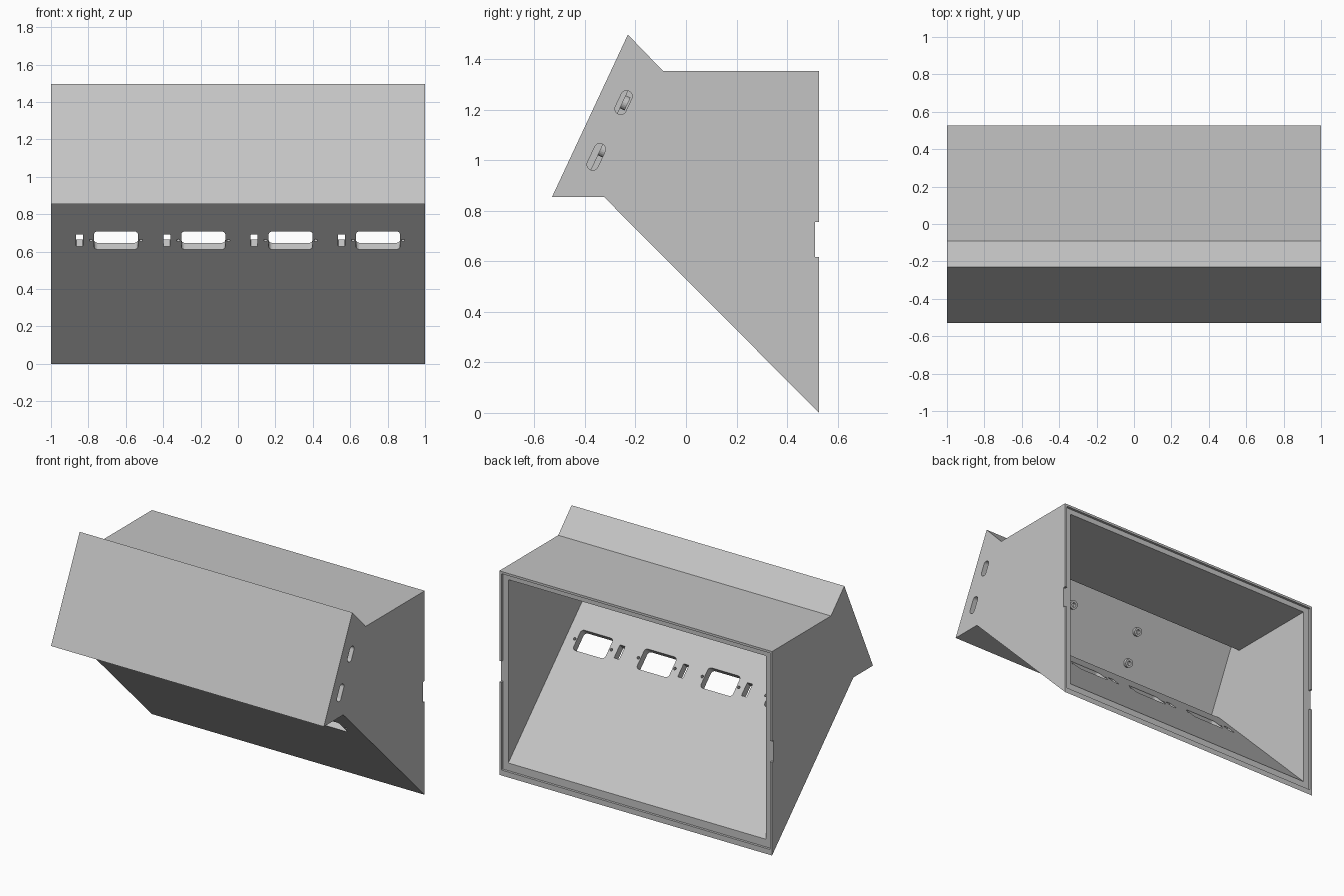
import bpy, bmesh, math
from mathutils import Matrix, Vector

cube = bpy.data.objects.get("Cube")
if cube:
    bpy.data.objects.remove(cube, do_unlink=True)

gray = bpy.data.materials.new("light gray plastic")
gray.use_nodes = True
gray.diffuse_color = (0.55, 0.55, 0.55, 1)
gray.node_tree.nodes["Principled BSDF"].inputs["Base Color"].default_value = (0.55, 0.55, 0.55, 1)


def frame(x_axis, y_axis, origin):
    """Matrix from two in-plane axes; local z is their cross product."""
    x, y = Vector(x_axis).normalized(), Vector(y_axis).normalized()
    m = Matrix((x, y, x.cross(y))).transposed().to_4x4()
    m.translation = Vector(origin)
    return m


def prism(name, outline, low, high, matrix):
    """Extrude a flat outline from low to high along local z."""
    bm = bmesh.new()
    base = [bm.verts.new((a, b, low)) for a, b in outline]
    face = bm.faces.new(base)
    new = bmesh.ops.extrude_face_region(bm, geom=[face])["geom"]
    for v in new:
        if isinstance(v, bmesh.types.BMVert):
            v.co.z = high
    bm.transform(matrix)
    bmesh.ops.recalc_face_normals(bm, faces=bm.faces)
    return finish(name, bm)


def finish(name, bm):
    mesh = bpy.data.meshes.new(name)
    bm.to_mesh(mesh)
    bm.free()
    mesh.materials.append(gray)
    obj = bpy.data.objects.new(name, mesh)
    bpy.context.collection.objects.link(obj)
    return obj


def rounded(w, h, r, cx=0, cy=0, steps=5):
    """Rounded rectangle outline."""
    pts = []
    for k, (sx, sy) in enumerate(((1, 1), (-1, 1), (-1, -1), (1, -1))):
        for i in range(steps + 1):
            a = math.pi / 2 * (k + i / steps)
            pts.append((cx + sx * (w / 2 - r) + r * math.cos(a),
                        cy + sy * (h / 2 - r) + r * math.sin(a)))
    return pts


def circle(r, cx, cy, n=12):
    return [(cx + r * math.cos(math.tau * i / n), cy + r * math.sin(math.tau * i / n)) for i in range(n)]


def offset(pts, dists):
    """Move every edge of a counter-clockwise outline inward by its own distance."""
    lines = []
    for i, p in enumerate(pts):
        a, b = Vector(p), Vector(pts[(i + 1) % len(pts)])
        d = (b - a).normalized()
        lines.append((a + Vector((-d.y, d.x)) * dists[i], d))
    out = []
    for i in range(len(lines)):
        (p, d), (q, e) = lines[i - 1], lines[i]
        t = (q - p).cross(e) / d.cross(e)
        out.append(tuple(p + d * t))
    return out


# Side profile in (y, z), counter-clockwise from the bottom back corner
WALL, FRONT, BACK = 0.05, 0.095, 0.527
profile = [(BACK, 0), (BACK, 1.352), (-0.09, 1.352), (-0.23, 1.497), (-0.53, 0.855), (-0.325, 0.855)]
side = frame((0, 1, 0), (0, 0, 1), (0, 0, 0))
shell = prism("enclosure_shell", profile, -1, 1, side)
cutters = []

# Hollow interior, open at the back, and the shallow seat for a back panel
inner = offset(profile, [-0.06, WALL, WALL, FRONT, WALL, WALL])
cutters.append(prism("cavity", inner, -0.945, 0.945, side))
seat = [(0.511, 0.036), (0.6, 0.036), (0.6, 1.337), (0.511, 1.337)]
cutters.append(prism("panel_seat", seat, -0.985, 0.985, side))

# Finger notches through both back lips
cutters.append(prism("lip_notch", rounded(0.04, 0.14, 0.002, 0.531, 0.686, 1), -1.1, 1.1, side))

# Slanted slots in the left wall, parallel to the front panel
slant = Vector((0, 0.30, 0.642))
for name, y, z, length in (("lower_slot", -0.355, 1.013, 0.112), ("upper_slot", -0.247, 1.228, 0.1)):
    m = frame((0, slant.z, -slant.y), slant, (0, y, z))
    cutters.append(prism(name, rounded(0.045, length, 0.022), 0.93, 1.1, m))

# Connector openings, screw holes and small windows through the sloping floor
floor = frame((1, 0, 0), (0, -1, 1), (0, -0.13, 0.66))
for i in range(4):
    x = -0.6525 + 0.467 * i
    cutters.append(prism("connector_opening", rounded(0.235, 0.137, 0.022, x), -0.12, 0.05, floor))
    cutters.append(prism("small_window", rounded(0.038, 0.088, 0.002, x - 0.195, 0, 1), -0.12, 0.05, floor))
    for s in (-1, 1):
        cutters.append(prism("screw_hole", circle(0.009, x + s * 0.134, 0), -0.12, 0.05, floor))

# Apply all cuts
for c in cutters:
    mod = shell.modifiers.new(c.name, "BOOLEAN")
    mod.operation, mod.solver, mod.object = "DIFFERENCE", "EXACT", c
bpy.context.view_layer.update()
cut = bpy.data.meshes.new_from_object(shell.evaluated_get(bpy.context.evaluated_depsgraph_get()))
shell.modifiers.clear()
shell.data = cut
cut.materials.clear()
cut.materials.append(gray)
for p in cut.polygons:
    p.material_index = 0
for c in cutters:
    bpy.data.objects.remove(c, do_unlink=True)

# Screw bosses on the inside of the front panel
u = slant.normalized()
n = Vector((0, u.z, -u.y))
for x in (-0.229, 0.292):
    for s in (0.254, 0.459):
        center = Vector((x, -0.53, 0.855)) + u * s + n * (FRONT + 0.005)
        m = frame((1, 0, 0), u, center)
        if m.col[2].to_3d().dot(n) < 0:
            m = frame((-1, 0, 0), u, center)
        bm = bmesh.new()
        bmesh.ops.create_cone(bm, cap_ends=True, segments=20, radius1=0.028, radius2=0.028, depth=0.03)
        top = max(bm.faces, key=lambda f: f.calc_center_median().z)
        bmesh.ops.inset_individual(bm, faces=[top], thickness=0.014)
        hole = bmesh.ops.extrude_discrete_faces(bm, faces=[top])["faces"][0]
        for v in hole.verts:
            v.co.z -= 0.025
        bm.transform(m)
        finish("screw_boss", bm)
